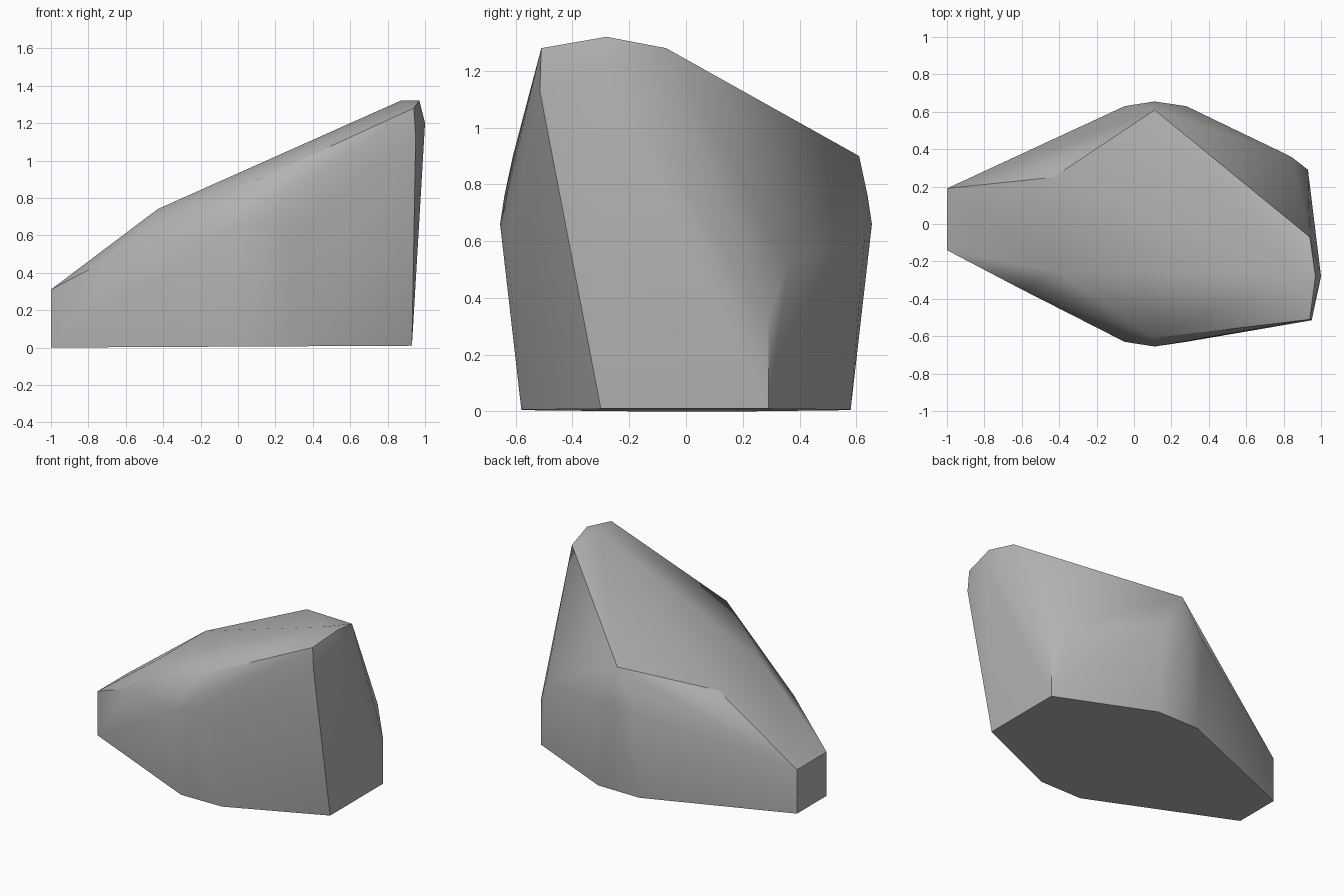
import bpy
import bmesh
import math

cube = bpy.data.objects.get("Cube")
if cube:
    bpy.data.objects.remove(cube, do_unlink=True)


def both_sides(points):
    """Repeat each point on the front and back flanks."""
    return [(x, side * y, z) for x, y, z in points for side in (-1, 1)]


# Footprint: eight corners lying on a barely tilted plane
footprint = [(-1, -.14), (-1, .19), (.93, -.3), (.93, .29)]
footprint += [(x, side * .58) for x in (-.04, .28) for side in (-1, 1)]
corners = [(x, y, .005 + .005 * x) for x, y in footprint]

# Flanks: widest belt, rounded shoulders and the two low crown corners
corners += both_sides([
    (-.05, .63, .62), (.11, .655, .66), (.28, .63, .62),
    (.11, .64, .76), (.11, .61, .9), (-.43, .25, .74),
])

# Blunt low end and the break along the front crest
corners += [(-1, -.14, .31), (-1, .19, .31), (-.6, -.35, .52)]

# Tall end: peak, its rounded rim and the chipped back corner
corners += [
    (.87, -.28, 1.32), (.97, -.28, 1.32), (1, -.28, 1.2),
    (.94, -.07, 1.28), (.94, -.51, 1.28), (.95, -.515, 1.13),
    (.84, .36, .52), (.93, .29, .33),
]

# Stone skin stretched over the corners
bm = bmesh.new()
for corner in corners:
    bm.verts.new(corner)
hull = bmesh.ops.convex_hull(bm, input=bm.verts[:])
inside = {v for v in hull["geom_interior"] + hull["geom_unused"]
          if isinstance(v, bmesh.types.BMVert)}
bmesh.ops.delete(bm, geom=list(inside), context="VERTS")
bmesh.ops.dissolve_limit(bm, angle_limit=math.radians(1),
                         verts=bm.verts[:], edges=bm.edges[:])
bmesh.ops.recalc_face_normals(bm, faces=bm.faces[:])
mesh = bpy.data.meshes.new("boulder")
bm.to_mesh(mesh)
bm.free()

boulder = bpy.data.objects.new("boulder", mesh)
bpy.context.collection.objects.link(boulder)

# Plain grey stone
stone = bpy.data.materials.new("grey_stone")
stone.use_nodes = True
grey = (.45, .45, .45, 1)
stone.diffuse_color = grey
stone.node_tree.nodes["Principled BSDF"].inputs["Base Color"].default_value = grey
mesh.materials.append(stone)

# Soft worn facets with crisp main ridges
bpy.ops.object.select_all(action="DESELECT")
boulder.select_set(True)
bpy.context.view_layer.objects.active = boulder
bpy.ops.object.shade_smooth_by_angle(angle=math.radians(30))
